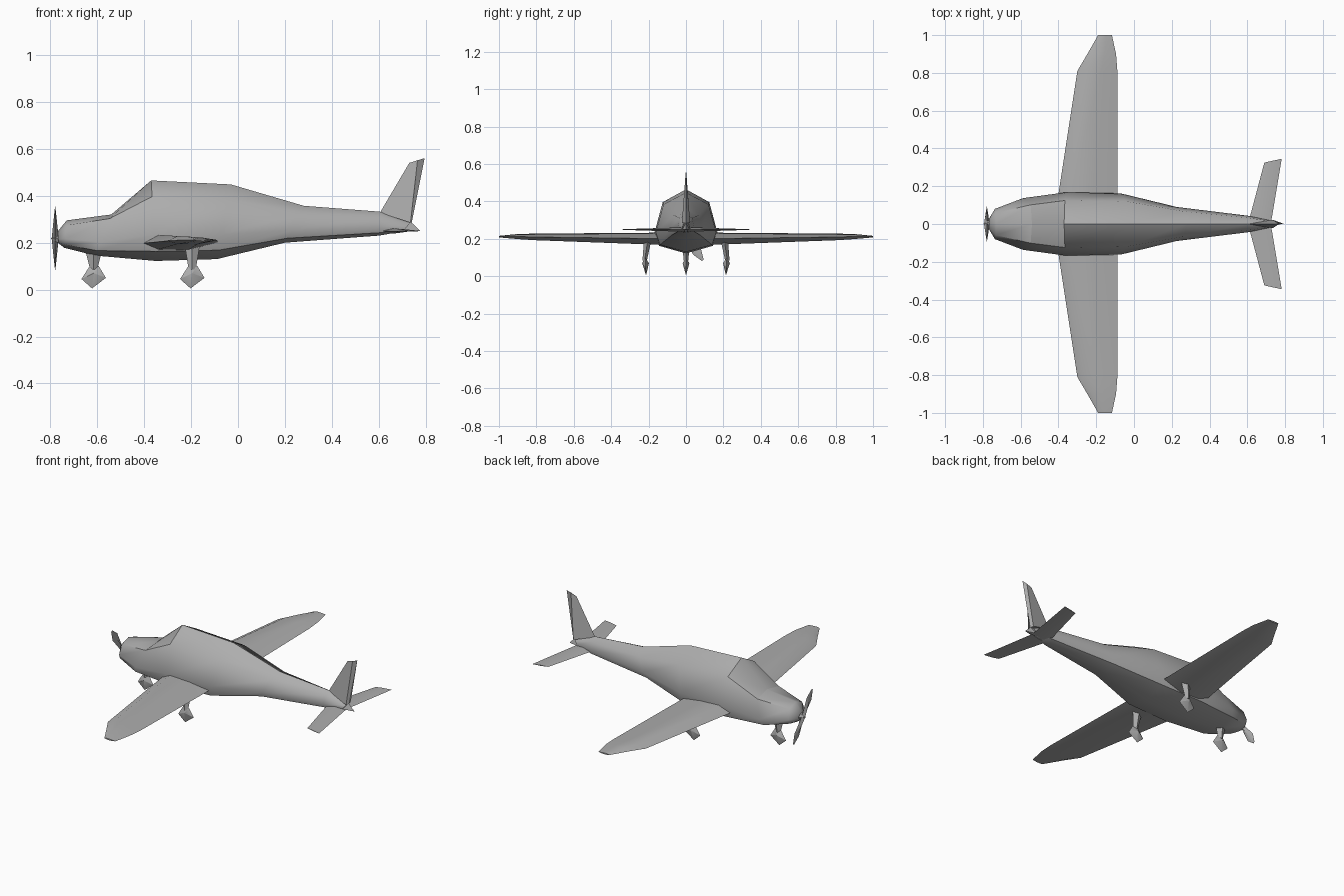
import bpy, bmesh, math
from mathutils import Vector

if "Cube" in bpy.data.objects:
    bpy.data.objects.remove(bpy.data.objects["Cube"])

grey = bpy.data.materials.new("plain grey")
grey.diffuse_color = (0.42, 0.42, 0.42, 1)
grey.use_nodes = True
grey.node_tree.nodes["Principled BSDF"].inputs["Base Color"].default_value = grey.diffuse_color


def loft(name, rings, angle=30, mirror=False):
    """Skin a row of equal-sized rings, cap both ends."""
    bm = bmesh.new()
    rows = [[bm.verts.new(p) for p in r] for r in rings]
    n = len(rows[0])
    for a, b in zip(rows, rows[1:]):
        for i in range(n):
            j = (i + 1) % n
            bm.faces.new((a[i], a[j], b[j], b[i]))
    bm.faces.new(rows[0])
    bm.faces.new(rows[-1])
    bmesh.ops.remove_doubles(bm, verts=bm.verts[:], dist=0.0002)
    bmesh.ops.recalc_face_normals(bm, faces=bm.faces[:])
    me = bpy.data.meshes.new(name)
    bm.to_mesh(me)
    bm.free()
    ob = bpy.data.objects.new(name, me)
    bpy.context.collection.objects.link(ob)
    me.materials.append(grey)
    bpy.ops.object.select_all(action='DESELECT')
    ob.select_set(True)
    bpy.context.view_layer.objects.active = ob
    bpy.ops.object.shade_smooth_by_angle(angle=math.radians(angle))
    if mirror:
        m = ob.modifiers.new("mirror", 'MIRROR')
        m.use_axis = (False, True, False)
        m.use_mirror_merge = False
    return ob


# Fuselage: slanted eight-sided rings
def body_ring(xt, zt, xb, zb, w, shoulder):
    half = [(0, 1), (0.74, shoulder), (1, 0.33), (0.86, 0.12), (0, 0)]
    full = half + [(-y, t) for y, t in half[3:0:-1]]
    return [(xb + (xt - xb) * t, w * y, zb + (zt - zb) * t) for y, t in full]


sections = [  # top x, top z, bottom x, bottom z, half width, shoulder height
    (-0.768, 0.248, -0.765, 0.197, 0.03, 0.8),
    (-0.73, 0.295, -0.74, 0.178, 0.08, 0.82),
    (-0.54, 0.32, -0.61, 0.145, 0.137, 0.9),
    (-0.37, 0.465, -0.35, 0.122, 0.168, 0.8),
    (-0.03, 0.448, -0.09, 0.13, 0.162, 0.8),
    (0.28, 0.357, 0.20, 0.20, 0.09, 0.8),
    (0.605, 0.332, 0.60, 0.23, 0.044, 0.8),
    (0.735, 0.287, 0.705, 0.248, 0.02, 0.8),
]
body = loft("fuselage", [body_ring(*s) for s in sections], 50)

# Crisp windscreen outline on the two sloped front panes
panes = [p for p in body.data.polygons
         if -0.5 < p.center.x < -0.38 and p.center.z > 0.33 and p.normal.z > 0.4]
keys = [k for p in panes for k in p.edge_keys]
for e in body.data.edges:
    if keys.count(e.key) == 1:
        e.use_edge_sharp = True


# Wings: six-point aerofoil
def aerofoil(y, x0, x1, z, up, down):
    prof = [(0, 0), (0.2, up), (0.6, up * 0.75), (1, 0.1 * up),
            (0.6, -down), (0.2, -down * 0.9)]
    return [(x0 + (x1 - x0) * u, y, z + v) for u, v in prof]


loft("wing", [
    aerofoil(0.08, -0.41, -0.088, 0.197, 0.037, 0.03),
    aerofoil(0.16, -0.40, -0.088, 0.198, 0.035, 0.029),
    aerofoil(0.81, -0.30, -0.088, 0.208, 0.02, 0.015),
    aerofoil(0.90, -0.247, -0.095, 0.211, 0.015, 0.012),
    aerofoil(1.0, -0.19, -0.117, 0.212, 0.004, 0.004)], 40, True)

# Tailplane
def diamond(x0, x1, y, z, t):
    xm = x0 + (x1 - x0) * 0.45
    return [(x0, y, z), (xm, y, z + t), (x1, y, z), (xm, y, z - t)]


loft("tailplane", [diamond(0.605, 0.725, 0.005, 0.25, 0.012),
                   diamond(0.69, 0.782, 0.335, 0.25, 0.002)], 30, True)
for v in bpy.data.objects["tailplane"].data.vertices:
    if v.co.y > 0.3:
        v.co.y += (v.co.x - 0.735) * 0.22  # raked tip

# Tail fin: wide at its foot, thin at the tip
loft("tail_fin", [
    [(0.605, 0, 0.328), (0.735, 0.022, 0.285), (0.74, 0, 0.285), (0.735, -0.022, 0.285)],
    [(0.73, 0, 0.54), (0.765, 0.002, 0.551), (0.795, 0, 0.56), (0.765, -0.002, 0.551)]])
loft("tail_cone", [
    [(0.70, 0.02, 0.252), (0.735, 0, 0.29), (0.70, -0.02, 0.252), (0.70, 0, 0.246)],
    [(0.776, 0.001, 0.25), (0.774, 0, 0.252), (0.776, -0.001, 0.25), (0.776, 0, 0.249)]])

# Spinner
loft("spinner", [[(x, r * math.cos(a), 0.218 + r * math.sin(a))
                  for a in [math.tau * i / 6 for i in range(6)]]
                 for x, r in ((-0.76, 0.026), (-0.797, 0.002))])

# Propeller: two paddle blades on a diagonal
along = Vector((0, 0.56, -0.83))
across = Vector((0, 0.83, 0.56))
hub = Vector((-0.779, 0, 0.218))
for name, sgn in (("propeller_blade_low", 1), ("propeller_blade_high", -1)):
    rings = []
    for r, w, t in ((0, 0.012, 0.015), (0.105, 0.026, 0.006), (0.16, 0.006, 0.001)):
        c = hub + along * r * sgn
        rings.append([c + across * w, c + Vector((t, 0, 0)),
                      c - across * w, c - Vector((t, 0, 0))])
    loft(name, rings)


# Landing gear: tapered strut and five-sided lens wheel
def gear(name, x, y, top, lean, mirror):
    def box(cx, cy, z, a, b):
        return [(cx - a, cy, z), (cx, cy + b, z), (cx + a, cy, z), (cx, cy - b, z)]
    loft(name + "_strut", [box(x, y - lean, top, 0.034, 0.02),
                           box(x, y + lean * 0.4, 0.085, 0.015, 0.012)], 30, mirror)
    outline = [(-0.052, 0.045), (-0.017, 0.1), (0.022, 0.1), (0.052, 0.05), (-0.007, 0.005)]
    rings = []
    for side, s in ((-1, 0.01), (0, 1), (1, 0.01)):
        rings.append([(x + px * s, y + side * 0.018 + (pz - 0.05) * lean * s * 4,
                       0.07 + (pz - 0.07) * s) for px, pz in outline])
    loft(name + "_wheel", rings, 30, mirror)


gear("nose_gear", -0.615, 0, 0.16, 0, False)
gear("main_gear", -0.195, 0.216, 0.20, 0.012, True)
